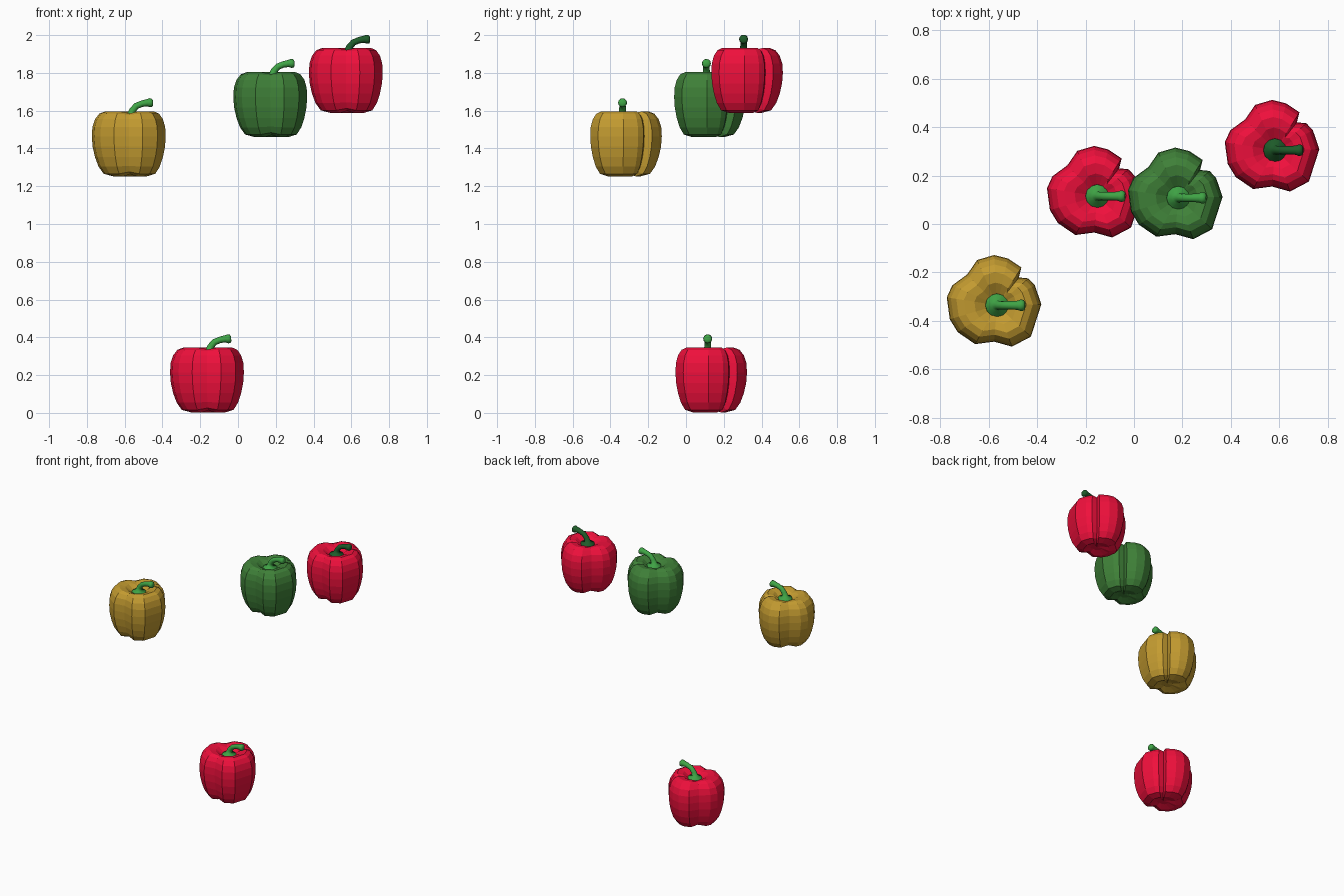
import bpy, bmesh
from math import sin, cos, pi
from mathutils import Vector

if "Cube" in bpy.data.objects:
    bpy.data.objects.remove(bpy.data.objects["Cube"])

S = 1 / 243
# Three-lobed outline seen from above (x, y, crease flag), stem at the origin
OUTLINE = [(22, 28, 1), (24.5, 38, 0), (11, 47, 0), (-3, 50.5, 0), (-20, 45.5, 0), (-30, 31, 1),
           (-45, 20, 0), (-50.5, 8, 0), (-47.5, -14, 0), (-39.5, -27, 0), (-22, -39, 0),
           (-3, -36.5, 1), (15, -41.5, 0), (34, -31.5, 0), (44.5, 1, 0), (38, 20, 0), (31.5, 27, 0)]
# Body rings from bottom dimple to top dimple (scale, z, z shift in the creases)
RINGS = [(.2, .022, .004), (.45, .008, .012), (.7, .022, .01), (.83, .06, .004), (.92, .11, 0),
         (.98, .165, 0), (1, .22, 0), (.985, .27, 0), (.92, .311, 0), (.81, .34, -.005),
         (.66, .352, -.01), (.45, .345, -.012), (.22, .315, 0)]
# Stem path in the xz plane (x, z, radius, tilt from vertical)
STEM = [(0, .312, .05, 0), (0, .325, .046, 0), (-.002, .332, .021, .1), (.008, .358, .018, .5),
        (.028, .381, .017, .95), (.058, .393, .017, 1.35), (.085, .398, .019, 1.5),
        (.098, .398, .024, 1.5), (.110, .398, .022, 1.5), (.116, .398, .014, 1.5)]


def material(name, rgb):
    m = bpy.data.materials.new(name)
    m.diffuse_color = (*rgb, 1)
    m.use_nodes = True
    m.node_tree.nodes["Principled BSDF"].inputs["Base Color"].default_value = m.diffuse_color
    return m


def loft(name, rings, mat, loc, smooth=False):
    """Skin a list of closed rings and cap both ends with fans."""
    bm = bmesh.new()
    vs = [[bm.verts.new(p) for p in r] for r in rings]
    n = len(vs[0])
    for a, b in zip(vs, vs[1:]):
        for i in range(n):
            j = (i + 1) % n
            bm.faces.new((a[i], a[j], b[j], b[i]))
    for r in (vs[0], vs[-1]):
        c = bm.verts.new(sum((v.co for v in r), Vector()) / n)
        for i in range(n):
            bm.faces.new((r[i], r[(i + 1) % n], c))
    bmesh.ops.recalc_face_normals(bm, faces=bm.faces[:])
    for f in bm.faces:
        f.smooth = smooth
    me = bpy.data.meshes.new(name)
    bm.to_mesh(me)
    bm.free()
    me.materials.append(mat)
    ob = bpy.data.objects.new(name, me)
    ob.location = loc
    bpy.context.collection.objects.link(ob)


def pepper(name, loc, body_mat, stem_mat):
    # lobed body
    body = [[Vector((x * s * S, y * s * S, z + c * dz)) for x, y, c in OUTLINE]
            for s, z, dz in RINGS]
    loft(name + "_body", body, body_mat, loc)
    # bent stem with flared foot and knob end
    stem = []
    for x, z, r, t in STEM:
        stem.append([Vector((x + r * cos(a) * cos(t), r * sin(a), z - r * cos(a) * sin(t)))
                     for a in (2 * pi * k / 12 for k in range(12))])
    loft(name + "_stem", stem, stem_mat, loc, smooth=True)


red = material("red_skin", (.87, .005, .045))
green = material("green_skin", (.05, .22, .04))
yellow = material("yellow_skin", (.55, .33, .03))
stem_light = material("light_stem", (.05, .37, .06))
stem_dark = material("dark_stem", (.013, .107, .023))

pepper("lower_red_pepper", (-.152, .115, -.006), red, stem_light)
pepper("green_pepper", (.183, .108, 1.452), green, stem_light)
pepper("yellow_pepper", (-.566, -.336, 1.244), yellow, stem_light)
pepper("upper_red_pepper", (.583, .305, 1.58), red, stem_dark)
